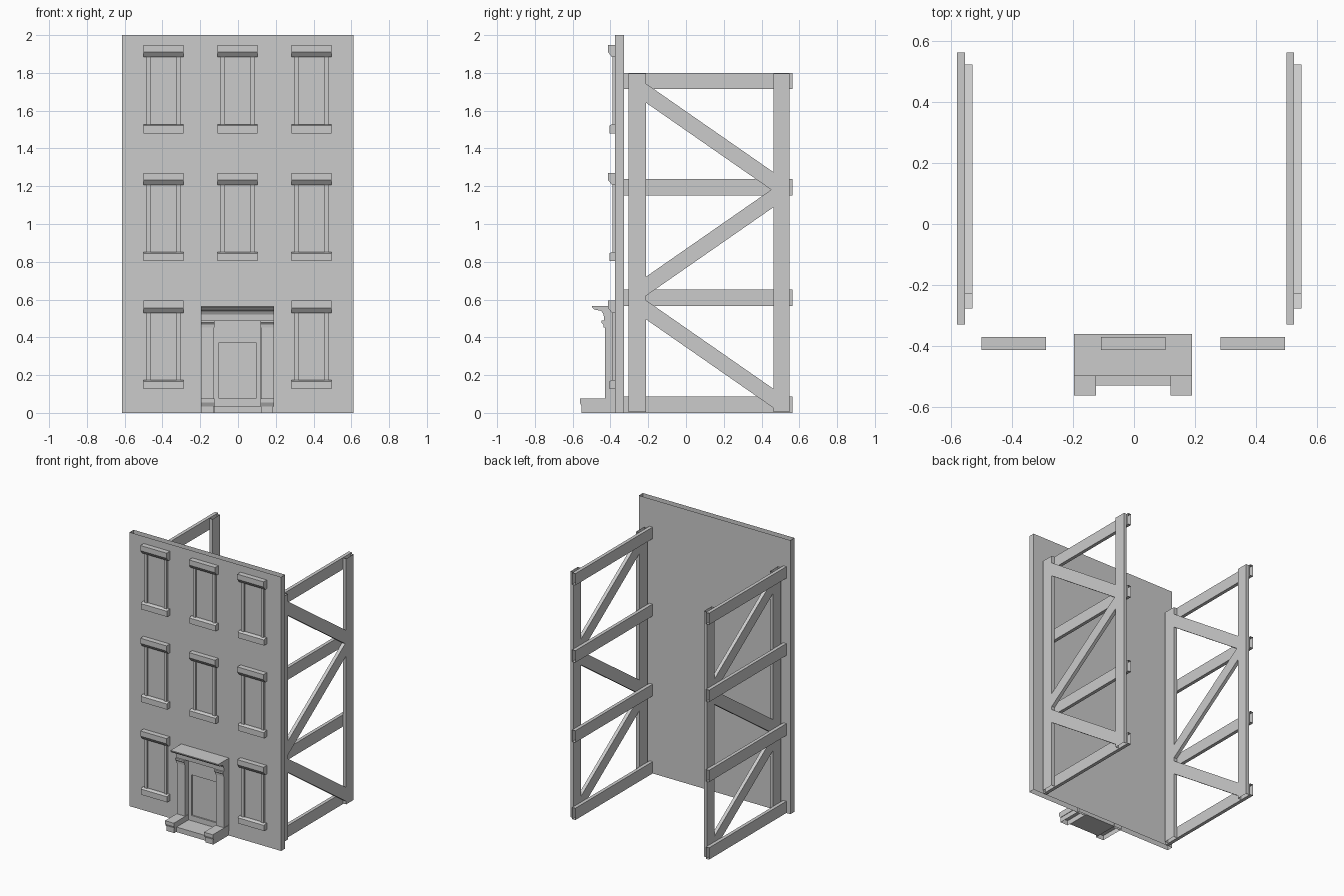
import bpy, bmesh, math
from mathutils import Vector, Matrix

if "Cube" in bpy.data.objects:
    bpy.data.objects.remove(bpy.data.objects["Cube"])


def make(name, bm):
    bmesh.ops.recalc_face_normals(bm, faces=bm.faces)
    me = bpy.data.meshes.new(name)
    bm.to_mesh(me)
    bm.free()
    ob = bpy.data.objects.new(name, me)
    bpy.context.collection.objects.link(ob)
    return ob


def add_box(bm, lo, hi, open_axis=None, rot=None, drop=None):
    """Box between two corners; ends along open_axis, or faces facing drop, are left off."""
    lo, hi = Vector(lo), Vector(hi)
    verts = bmesh.ops.create_cube(bm, size=1)['verts']
    faces = list({f for v in verts for f in v.link_faces})
    for f in faces:
        f.normal_update()
    bad = []
    for f in faces:
        if open_axis is not None and abs(f.normal[open_axis]) > 0.5:
            bad.append(f)
        elif drop is not None and f.normal.dot(Vector(drop)) > 0.5:
            bad.append(f)
    bmesh.ops.delete(bm, geom=bad, context='FACES_ONLY')
    c, s = (lo + hi) / 2, hi - lo
    for v in verts:
        p = Vector([v.co[i] * s[i] for i in range(3)])
        if rot:
            p = rot @ p
        v.co = p + c


def add_profile(bm, pts, x0, x1):
    """Closed (y, z) outline extruded along x."""
    a = [bm.verts.new((x0, y, z)) for y, z in pts]
    b = [bm.verts.new((x1, y, z)) for y, z in pts]
    n = len(pts)
    bm.faces.new(a)
    bm.faces.new(b[::-1])
    for i in range(n):
        j = (i + 1) % n
        bm.faces.new((a[i], b[i], b[j], a[j]))


# Facade wall: hollow shell open at top and bottom
bm = bmesh.new()
add_box(bm, (-0.613, -0.375, 0), (0.611, -0.329, 2), open_axis=2)
make("facade_wall", bm)

# Windows: lintel, jambs, sill and pane
LINTEL = [(-0.37, 0), (-0.413, 0), (-0.413, -0.038), (-0.392, -0.064), (-0.37, -0.064)]
SILL = [(-0.37, -0.42), (-0.392, -0.42), (-0.406, -0.427), (-0.406, -0.468), (-0.37, -0.468)]
for row, top in enumerate((0.594, 1.271, 1.948)):
    for col, cx in enumerate((-0.394, -0.002, 0.389)):
        if row == 0 and col == 1:
            continue
        tag = f"{row}_{col}"
        for name, prof in (("lintel", LINTEL), ("sill", SILL)):
            bm = bmesh.new()
            add_profile(bm, [(y, top + z) for y, z in prof], cx - 0.106, cx + 0.106)
            make(f"window_{name}_{tag}", bm)
        bm = bmesh.new()
        for s in (-1, 1):
            xs = sorted((cx + s * 0.068, cx + s * 0.09))
            add_box(bm, (xs[0], -0.39, top - 0.425), (xs[1], -0.37, top - 0.06))
        make(f"window_jambs_{tag}", bm)
        bm = bmesh.new()
        add_box(bm, (cx - 0.069, -0.379, top - 0.425), (cx + 0.069, -0.37, top - 0.06))
        make(f"window_pane_{tag}", bm)

# Doorway
DX = -0.003
bm = bmesh.new()
add_profile(bm, [(-0.36, 0.566), (-0.498, 0.566), (-0.498, 0.56), (-0.485, 0.547),
                 (-0.448, 0.54), (-0.436, 0.52), (-0.434, 0.49), (-0.36, 0.49)],
            DX - 0.193, DX + 0.193)
make("door_canopy", bm)

for side, s in (("left", -1), ("right", 1)):
    x0, x1 = sorted((DX + s * 0.122, DX + s * 0.193))
    # Column shaft and capital
    bm = bmesh.new()
    add_box(bm, (x0 + 0.002, -0.429, 0.07), (x1 - 0.002, -0.37, 0.46))
    add_profile(bm, [(-0.37, 0.49), (-0.447, 0.49), (-0.447, 0.478), (-0.438, 0.468),
                     (-0.436, 0.453), (-0.37, 0.453)], x0, x1)
    make(f"door_column_{side}", bm)
    # Stoop block with a slightly overhanging cap, open below
    bm = bmesh.new()
    add_box(bm, (x0 + 0.004, -0.552, 0), (x1 - 0.004, -0.36, 0.036), drop=(0, 0, -1))
    add_profile(bm, [(-0.36, 0.077), (-0.562, 0.077), (-0.562, 0.055), (-0.552, 0.035),
                     (-0.36, 0.035)], x0, x1)
    make(f"stoop_block_{side}", bm)

bm = bmesh.new()
add_box(bm, (DX - 0.124, -0.53, 0.0), (DX + 0.124, -0.36, 0.037))
make("door_step", bm)

# Door frame and recessed leaf
bm = bmesh.new()
add_box(bm, (DX - 0.123, -0.392, 0.372), (DX + 0.123, -0.37, 0.49))
for s in (-1, 1):
    xs = sorted((DX + s * 0.098, DX + s * 0.123))
    add_box(bm, (xs[0], -0.392, 0.036), (xs[1], -0.37, 0.373))
add_box(bm, (DX - 0.099, -0.392, 0.036), (DX + 0.099, -0.37, 0.075))
make("door_frame", bm)
bm = bmesh.new()
add_box(bm, (DX - 0.099, -0.382, 0.07), (DX + 0.099, -0.37, 0.373))
make("door_leaf", bm)

# Rear support frames: the right one is a shifted copy of the left one
ANG = math.atan(0.695)
for side, x in (("left", -0.58), ("right", 0.5)):
    for i, (z0, z1) in enumerate(((0, 0.086), (0.566, 0.652), (1.15, 1.237), (1.714, 1.799))):
        bm = bmesh.new()
        add_box(bm, (x, -0.33, z0), (x + 0.025, 0.563, z1), open_axis=1)
        make(f"{side}_rail_{i}", bm)
    for name, y0, y1 in (("front", -0.304, -0.211), ("back", 0.463, 0.549)):
        bm = bmesh.new()
        add_box(bm, (x + 0.025, y0, 0.004), (x + 0.05, y1, 1.797), open_axis=2)
        make(f"{side}_post_{name}", bm)
    for i, (zc, sg) in enumerate(((0.313, -1), (0.903, 1), (1.46, -1))):
        bm = bmesh.new()
        rot = Matrix.Rotation(sg * ANG, 3, 'X')
        add_box(bm, (x + 0.025, 0.123 - 0.458, zc - 0.0415),
                (x + 0.05, 0.123 + 0.458, zc + 0.0415), open_axis=1, rot=rot)
        make(f"{side}_brace_{i}", bm)
